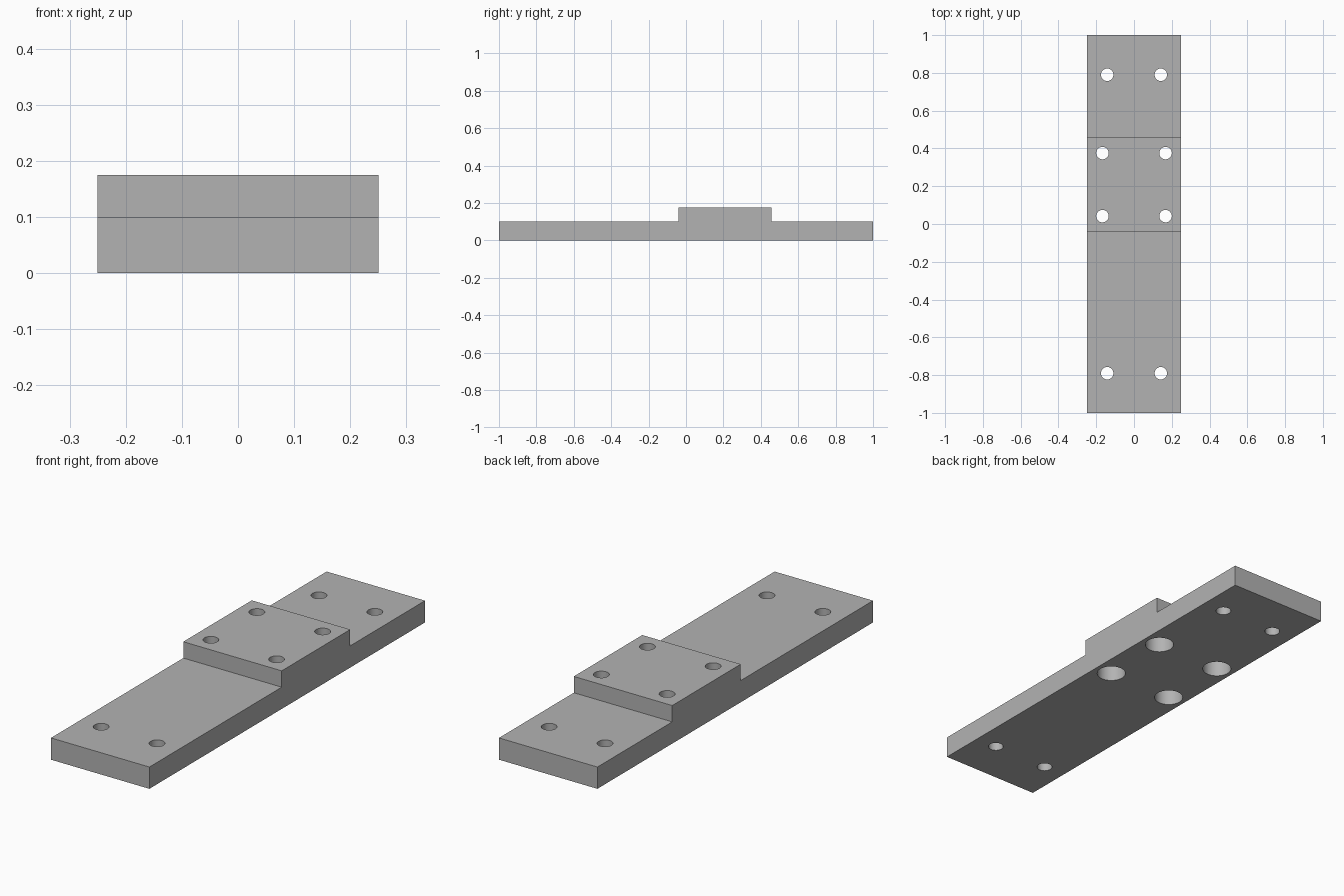
import bpy
import bmesh
import math
from mathutils import Matrix

cube = bpy.data.objects.get("Cube")
if cube:
    bpy.data.objects.remove(cube, do_unlink=True)

HALF_W = 0.25
BASE_TOP, PAD_TOP = 0.1, 0.175
PAD_FRONT, PAD_BACK = -0.04, 0.457
HOLE_R, BORE_R, BORE_DEPTH = 0.033, 0.063, 0.1

grey = bpy.data.materials.new("plain grey")
grey.use_nodes = True
colour = (0.45, 0.45, 0.45, 1)
grey.diffuse_color = colour
grey.node_tree.nodes["Principled BSDF"].inputs["Base Color"].default_value = colour


def add_object(name, bm):
    mesh = bpy.data.meshes.new(name)
    bmesh.ops.recalc_face_normals(bm, faces=bm.faces)
    bm.to_mesh(mesh)
    bm.free()
    mesh.materials.append(grey)
    obj = bpy.data.objects.new(name, mesh)
    bpy.context.collection.objects.link(obj)
    return obj


def cylinders(name, centres, radius, bottom, top):
    bm = bmesh.new()
    for x, y in centres:
        bmesh.ops.create_cone(
            bm, cap_ends=True, segments=48, radius1=radius, radius2=radius,
            depth=top - bottom,
            matrix=Matrix.Translation((x, y, (bottom + top) / 2)))
    return add_object(name, bm)


# Plate with raised pad: one stepped side profile extruded across the width
profile = [(-1, 0), (1, 0), (1, BASE_TOP), (PAD_BACK, BASE_TOP),
           (PAD_BACK, PAD_TOP), (PAD_FRONT, PAD_TOP),
           (PAD_FRONT, BASE_TOP), (-1, BASE_TOP)]
bm = bmesh.new()
side = bm.faces.new([bm.verts.new((-HALF_W, y, z)) for y, z in profile])
grown = bmesh.ops.extrude_face_region(bm, geom=[side])["geom"]
bmesh.ops.translate(bm, vec=(2 * HALF_W, 0, 0),
                    verts=[g for g in grown if isinstance(g, bmesh.types.BMVert)])
plate = add_object("mounting_plate", bm)

# Hole centres: four at the plate ends, four in the pad
end_holes = [(sx * 0.142, sy * 0.79) for sx in (-1, 1) for sy in (-1, 1)]
pad_mid = (PAD_FRONT + PAD_BACK) / 2
pad_holes = [(sx * 0.167, pad_mid + sy * 0.167) for sx in (-1, 1) for sy in (-1, 1)]

# Through holes, then wide counterbores under the pad
cutters = [
    cylinders("through_hole_cutter", end_holes + pad_holes, HOLE_R, -0.1, 0.3),
    cylinders("counterbore_cutter", pad_holes, BORE_R, -0.1, BORE_DEPTH),
]
bpy.context.view_layer.objects.active = plate
plate.select_set(True)
for cutter in cutters:
    cutter.hide_render = True
    cut = plate.modifiers.new(cutter.name, 'BOOLEAN')
    cut.operation = 'DIFFERENCE'
    cut.solver = 'EXACT'
    cut.object = cutter
    bpy.ops.object.modifier_apply(modifier=cut.name)
    bpy.data.objects.remove(cutter, do_unlink=True)

# Smooth hole walls, crisp edges
bpy.ops.object.shade_smooth_by_angle(angle=math.radians(30))
